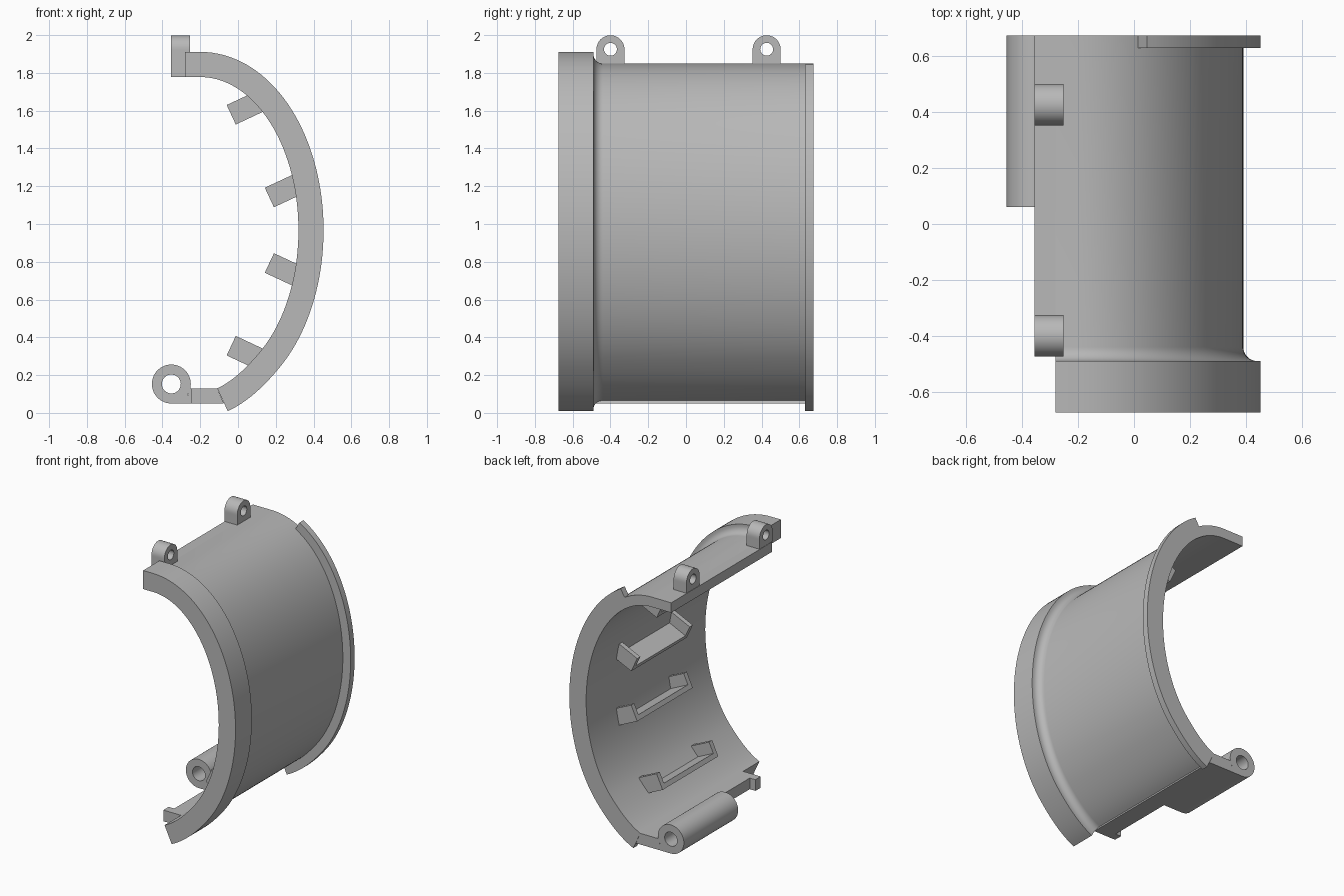
import bpy, bmesh, math
from mathutils import Vector

if "Cube" in bpy.data.objects:
    bpy.data.objects.remove(bpy.data.objects["Cube"])

grey = bpy.data.materials.new("plain grey")
grey.use_nodes = True
grey.diffuse_color = (0.48, 0.48, 0.48, 1)
grey.node_tree.nodes["Principled BSDF"].inputs["Base Color"].default_value = (0.48, 0.48, 0.48, 1)


def finish(name, bm):
    bmesh.ops.recalc_face_normals(bm, faces=bm.faces)
    mesh = bpy.data.meshes.new(name)
    bm.to_mesh(mesh)
    bm.free()
    mesh.materials.append(grey)
    obj = bpy.data.objects.new(name, mesh)
    bpy.context.collection.objects.link(obj)
    bpy.ops.object.select_all(action="DESELECT")
    obj.select_set(True)
    bpy.context.view_layer.objects.active = obj
    bpy.ops.object.shade_smooth_by_angle(angle=math.radians(25))
    return obj


def loft(name, rings, closed=False):
    """Join equal vertex rings with quads; cap the ends unless closed."""
    bm = bmesh.new()
    loops = [[bm.verts.new(p) for p in ring] for ring in rings]
    pairs = list(zip(loops, loops[1:]))
    if closed:
        pairs.append((loops[-1], loops[0]))
    else:
        bm.faces.new(loops[0])
        bm.faces.new(loops[-1])
    for a, b in pairs:
        for i in range(len(a)):
            j = (i + 1) % len(a)
            bm.faces.new((a[i], a[j], b[j], b[i]))
    return finish(name, bm)


def prism(name, outline, y0, y1):
    return loft(name, [[(x, y, z) for x, z in outline] for y in (y0, y1)])


def box(name, x0, x1, y0, y1, z0, z1):
    return prism(name, [(x0, z0), (x1, z0), (x1, z1), (x0, z1)], y0, y1)


def eyelet(name, place, lo, hi, outer, inner, square_base=False):
    """Ring with a through hole; place(u, v, depth) sets its axis."""
    rings = []
    for i in range(48):
        a = math.tau * i / 48
        c, s = math.cos(a), math.sin(a)
        r = outer
        if square_base and s < 0:
            r = outer / max(abs(c), abs(s))
        rings.append([place(c * q, s * q, d)
                      for q, d in ((r, lo), (r, hi), (inner, hi), (inner, lo))])
    return loft(name, rings, closed=True)


# Inner wall curve: straight top, half ellipse, flatter tail at the bottom
MID = 0.967
CX, RX, RZ = -0.2, 0.52, 0.811
path = [Vector((-0.28, MID + RZ))]
END = math.radians(-51.5)
for i in range(57):
    a = math.pi / 2 + (END - math.pi / 2) * i / 56
    path.append(Vector((CX + RX * math.cos(a), MID + RZ * math.sin(a))))
p0, p1, p2 = path[-1], Vector((0, 0.18)), Vector((-0.11, 0.13))
for i in range(1, 13):
    t = i / 12
    path.append(p0 * (1 - t) ** 2 + p1 * 2 * t * (1 - t) + p2 * t * t)

normals = []
for i in range(len(path)):
    d = path[min(i + 1, len(path) - 1)] - path[max(i - 1, 0)]
    normals.append(Vector((-d.y, d.x)).normalized())
normals[0] = Vector((0, 1))
normals[-1] = Vector((0.42, -0.91)).normalized()


def sweep(name, section, first=0):
    rings = []
    for p, n in list(zip(path, normals))[first:]:
        rings.append([(p.x + n.x * o, y, p.y + n.y * o) for o, y in section])
    return loft(name, rings)


# Curved shell with thick front flange and a fillet behind it
WALL, RIM = 0.071, 0.133
FRONT, BACK, STEP = -0.675, 0.675, -0.49
section = [(0, FRONT), (RIM, FRONT), (RIM, STEP)]
for i in range(9):
    a = math.pi / 2 * i / 8
    section.append((WALL + 0.05 * (1 - math.sin(a)), STEP + 0.05 * (1 - math.cos(a))))
section += [(WALL, BACK), (0, BACK)]
sweep("curved_shell", section)

# Raised rim at the back, starting below the crown
start = next(i for i, (p, n) in enumerate(zip(path, normals)) if p.y + n.y * RIM < 1.85)
sweep("back_rim", [(WALL - 0.02, 0.63), (RIM, 0.63), (RIM, BACK), (WALL - 0.02, BACK)], start)

# Flat top edge and its two eyelet lugs
box("top_edge", -0.355, -0.28, -0.47, BACK, MID + RZ, MID + RZ + WALL)
for label, yc in (("front", -0.4), ("back", 0.427)):
    eyelet(label + "_lug", lambda u, v, d, yc=yc: (d, yc + u, 1.925 + v),
           -0.355, -0.253, 0.074, 0.034, True)

# Flat bottom edge with a small front tab
prism("bottom_edge", [(-0.205, 0.05), (-0.075, 0.05), (-0.11, 0.13), (-0.205, 0.13)], STEP, BACK)
box("bottom_tab", -0.25, -0.205, STEP, -0.43, 0.05, 0.13)

# Hinge barrel and the plate that carries it
HINGE = 0.06
box("hinge_plate", -0.262, -0.205, HINGE, BACK, 0.05, 0.13)
box("hinge_foot", -0.353, -0.262, HINGE, BACK, 0.05, 0.095)
eyelet("hinge_barrel", lambda u, v, d: (-0.353 + u, d, 0.153 + v), HINGE, BACK, 0.103, 0.05)

# Inner brackets: a long shelf with a tab at each end
along = Vector((0.906, 0.423))
across = Vector((0.423, -0.906))


def bracket_part(name, corner, flip, w0, w1, y0, y1):
    outline = []
    for w, depth in ((w0, 0), (w1, 0), (w1, 0.165), (w0, 0.165)):
        p = corner + across * w + along * depth
        outline.append((p.x, 2 * MID - p.y if flip else p.y))
    prism(name, outline, y0, y1)


for label, corner in (("outer", Vector((-0.06, 1.63))), ("inner", Vector((0.142, 1.192)))):
    for flip in (False, True):
        name = ("lower_" if flip else "upper_") + label + "_bracket"
        w0 = 0 if flip else 0.08
        bracket_part(name + "_shelf", corner, flip, w0, w0 + 0.034, -0.28, 0.35)
        for end, y in (("front", -0.28), ("back", 0.315)):
            bracket_part(name + "_" + end + "_tab", corner, flip, 0, 0.114, y, y + 0.035)
